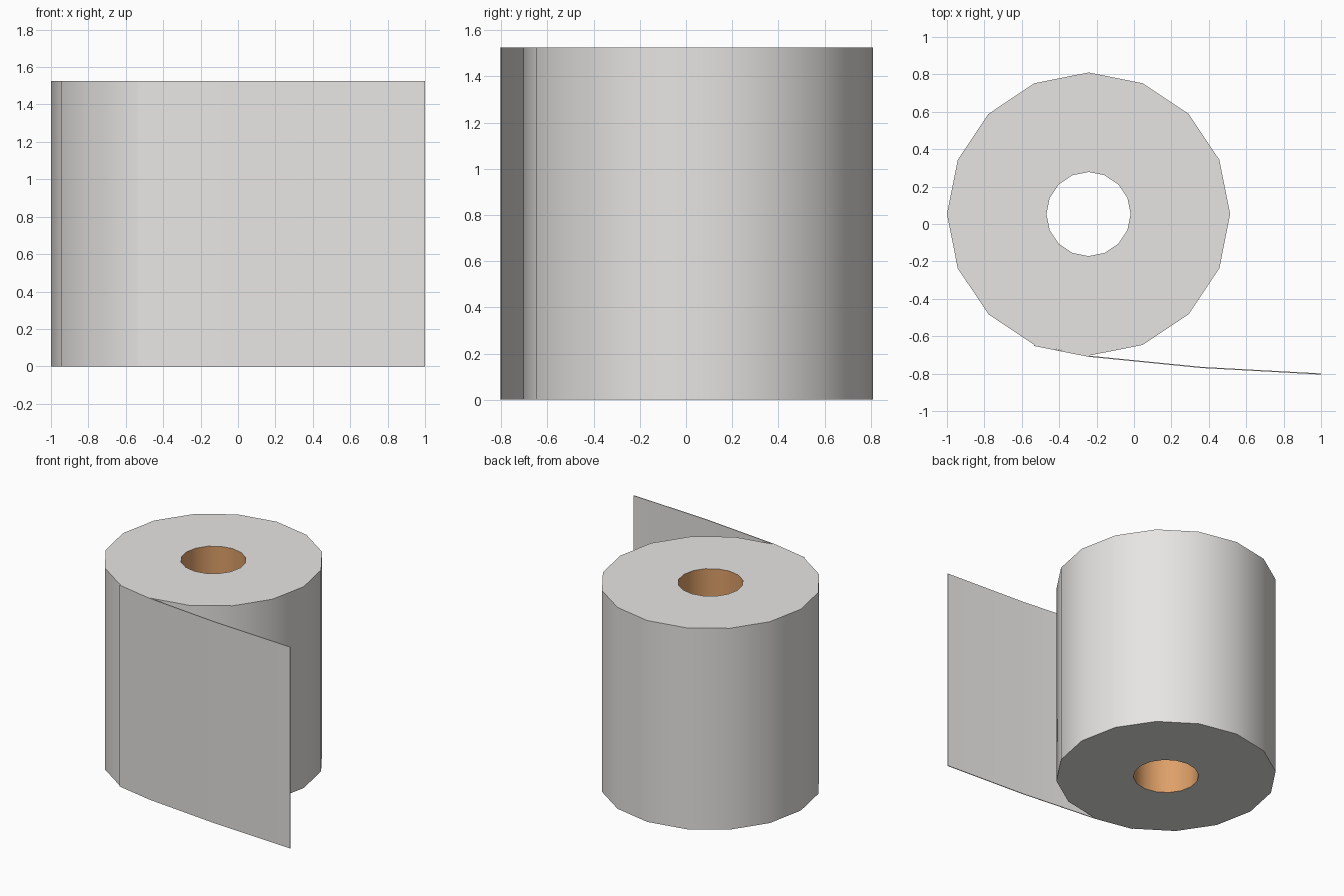
import bpy, bmesh, math

if "Cube" in bpy.data.objects:
    bpy.data.objects.remove(bpy.data.objects["Cube"])

SIDES, HEIGHT = 16, 1.525
CX, CY = -0.243, 0.053
R_OUT, R_IN = 0.757, 0.225


def material(name, rgb):
    m = bpy.data.materials.new(name)
    m.diffuse_color = (*rgb, 1)
    m.use_nodes = True
    m.node_tree.nodes["Principled BSDF"].inputs["Base Color"].default_value = m.diffuse_color
    return m


def finish(bm, name, mat):
    mesh = bpy.data.meshes.new(name)
    bm.to_mesh(mesh)
    bm.free()
    mesh.materials.append(mat)
    ob = bpy.data.objects.new(name, mesh)
    bpy.context.collection.objects.link(ob)
    bpy.ops.object.select_all(action='DESELECT')
    ob.select_set(True)
    bpy.context.view_layer.objects.active = ob
    bpy.ops.object.shade_smooth_by_angle(angle=math.radians(35))


def ring(bm, radius, z):
    return [bm.verts.new((CX + radius * math.cos(a), CY + radius * math.sin(a), z))
            for a in (2 * math.pi * i / SIDES for i in range(SIDES))]


def bridge(bm, a, b):
    for i in range(SIDES):
        j = (i + 1) % SIDES
        bm.faces.new((a[i], a[j], b[j], b[i]))


paper = material("white paper", (0.80, 0.785, 0.77))
card = material("brown cardboard", (0.73, 0.35, 0.14))

# Wound paper: outer wall and the two ring-shaped ends
bm = bmesh.new()
rings = [ring(bm, R_IN, 0), ring(bm, R_OUT, 0), ring(bm, R_OUT, HEIGHT), ring(bm, R_IN, HEIGHT)]
for a, b in zip(rings, rings[1:]):
    bridge(bm, a, b)
finish(bm, "paper_roll", paper)

# Cardboard core: the inner wall, facing the axis
bm = bmesh.new()
bridge(bm, ring(bm, R_IN, HEIGHT), ring(bm, R_IN, 0))
finish(bm, "cardboard_core", card)

# Loose sheet: thin strip leaving the roll at the front
outer = [(-0.535, -0.652), (CX, -0.71), (0.36, -0.77), (1.0, -0.805)]
outline = outer + [(x, y + 0.006) for x, y in reversed(outer)]
n = len(outer)
bm = bmesh.new()
low = [bm.verts.new((x, y, 0)) for x, y in outline]
high = [bm.verts.new((x, y, HEIGHT)) for x, y in outline]
for i in range(2 * n):
    j = (i + 1) % (2 * n)
    bm.faces.new((low[i], low[j], high[j], high[i]))
for i in range(n - 1):
    k = 2 * n - 1 - i
    bm.faces.new((high[i], high[i + 1], high[k - 1], high[k]))
    bm.faces.new((low[k], low[k - 1], low[i + 1], low[i]))
bmesh.ops.recalc_face_normals(bm, faces=bm.faces)
finish(bm, "loose_sheet", paper)
